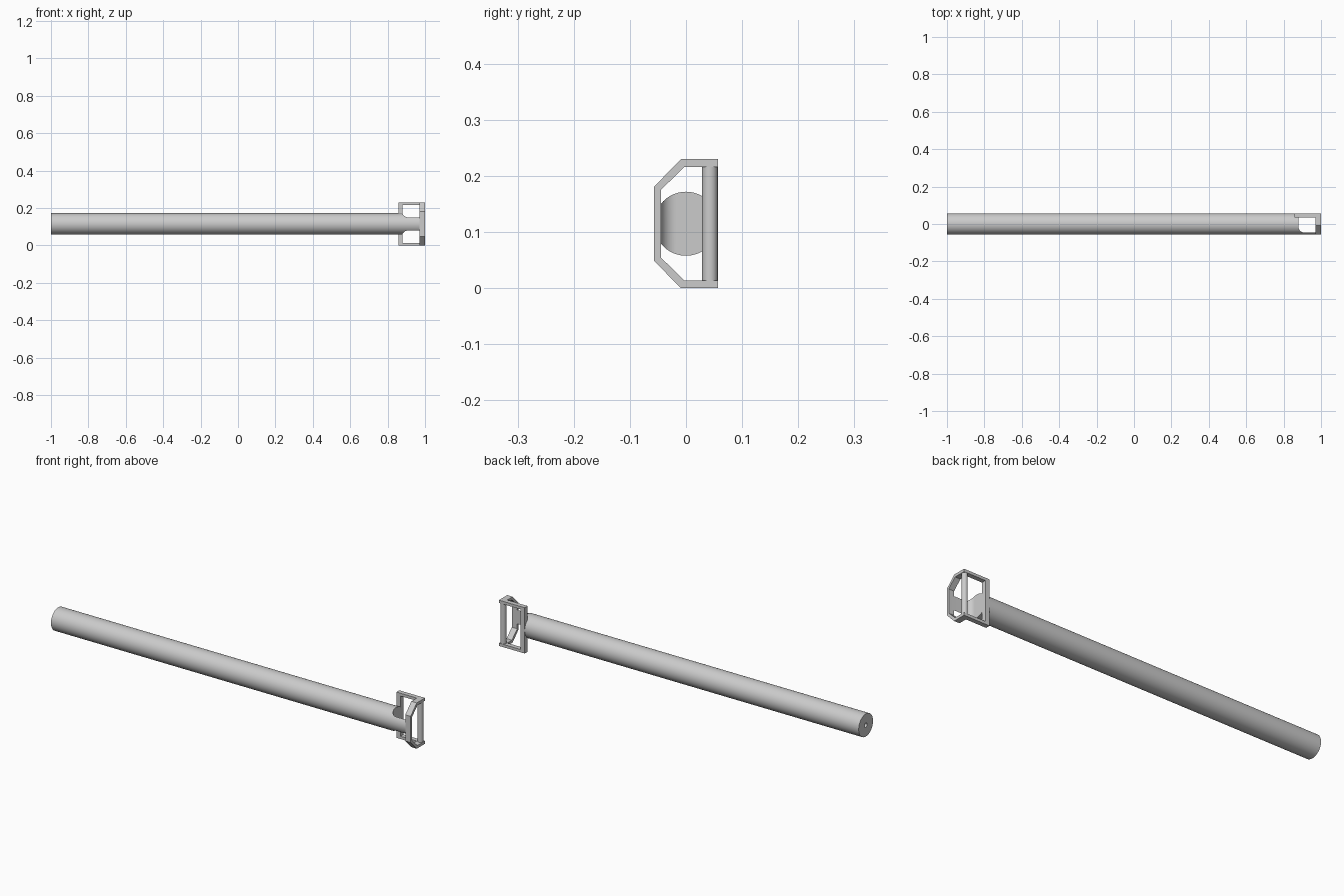
import bpy
import bmesh
import math
from mathutils import Vector

cube = bpy.data.objects.get("Cube")
if cube:
    bpy.data.objects.remove(cube)

RADIUS = 0.057
MID = 0.115           # height of the tube axis
HEIGHT = 2 * MID
WALL = 0.014          # thickness of the frame bars
FACE_X = 0.88         # end face of the full tube
HOOP_X = 0.97         # inner side of the end hoop
LIP_Y = -0.045        # inner side of the connecting lip
FRAME_Y = 0.034       # front side of the back frame

grey = bpy.data.materials.new("grey")
grey.use_nodes = True
colour = (0.6, 0.6, 0.6, 1)
grey.diffuse_color = colour
grey.node_tree.nodes["Principled BSDF"].inputs["Base Color"].default_value = colour


def finish(name, bm):
    bmesh.ops.recalc_face_normals(bm, faces=bm.faces)
    mesh = bpy.data.meshes.new(name)
    bm.to_mesh(mesh)
    bm.free()
    obj = bpy.data.objects.new(name, mesh)
    bpy.context.collection.objects.link(obj)
    mesh.materials.append(grey)
    return obj


def extruded(name, polygons, offset):
    """Extrude a flat patch made of polygons along an offset."""
    bm = bmesh.new()
    for polygon in polygons:
        bm.faces.new([bm.verts.new(p) for p in polygon])
    bmesh.ops.remove_doubles(bm, verts=bm.verts, dist=1e-5)
    result = bmesh.ops.extrude_face_region(bm, geom=bm.faces[:], use_keep_orig=True)
    moved = [v for v in result["geom"] if isinstance(v, bmesh.types.BMVert)]
    bmesh.ops.translate(bm, verts=moved, vec=Vector(offset))
    # drop internal walls between neighbouring patches
    inside = [f for f in bm.faces if all(len(e.link_faces) > 2 for e in f.edges)]
    bmesh.ops.delete(bm, geom=inside, context="FACES_ONLY")
    return finish(name, bm)


def ribbon(outer, inner):
    """Quads joining an outer and an inner open outline."""
    return [(outer[i], outer[i + 1], inner[i + 1], inner[i])
            for i in range(len(outer) - 1)]


def cylinder(name, radius, start, end, sides):
    start, end = Vector(start), Vector(end)
    axis = end - start
    bm = bmesh.new()
    bmesh.ops.create_cone(bm, cap_ends=True, segments=sides, radius1=radius,
                          radius2=radius, depth=axis.length)
    bmesh.ops.rotate(bm, verts=bm.verts,
                     matrix=axis.to_track_quat("Z", "Y").to_matrix())
    bmesh.ops.translate(bm, verts=bm.verts, vec=(start + end) / 2)
    return finish(name, bm)


def cut(target, cutter):
    mod = target.modifiers.new(cutter.name, "BOOLEAN")
    mod.object = cutter
    mod.solver = "EXACT"
    bpy.context.view_layer.objects.active = target
    bpy.ops.object.modifier_apply(modifier=mod.name)
    bpy.data.objects.remove(cutter)


def smooth(obj):
    bpy.ops.object.select_all(action="DESELECT")
    obj.select_set(True)
    bpy.context.view_layer.objects.active = obj
    bpy.ops.object.shade_smooth_by_angle(angle=math.radians(30))


# Long tube, with a thin lip left beyond its end face
tube = cylinder("tube", RADIUS, (-1, 0, MID), (0.985, 0, MID), 96)

fillet = 0.028
pocket = [(1.1, 0.1), (FACE_X, 0.1)]
for i in range(13):
    a = math.pi + i / 12 * math.pi / 2
    pocket.append((FACE_X + fillet * (1 + math.cos(a)),
                   LIP_Y + fillet * (1 + math.sin(a))))
pocket.append((1.1, LIP_Y))
cut(tube, extruded("pocket_cutter", [[(x, y, -0.1) for x, y in pocket]], (0, 0, 0.5)))

# Small blind hole in the far end
cut(tube, cylinder("hole_cutter", 0.011, (-1.1, 0, MID), (-0.9, 0, MID), 32))
smooth(tube)

# End hoop: chamfered outline open toward the back
upper_outer = [(RADIUS, HEIGHT), (-0.009, HEIGHT), (-RADIUS, 0.181)]
upper_inner = [(RADIUS, HEIGHT - WALL), (-0.003, HEIGHT - WALL), (LIP_Y, 0.175)]


def hoop_line(half):
    full = half + [(y, HEIGHT - z) for y, z in reversed(half)]
    return [(HOOP_X, y, z) for y, z in full]


extruded("end_hoop", ribbon(hoop_line(upper_outer), hoop_line(upper_inner)),
         (1 - HOOP_X, 0, 0))

# Back frame: two bars and an upright
left = 0.857
outer = [(HOOP_X, HEIGHT), (left, HEIGHT), (left, 0), (HOOP_X, 0)]
inner = [(HOOP_X, HEIGHT - WALL), (FACE_X, HEIGHT - WALL), (FACE_X, WALL), (HOOP_X, WALL)]
extruded("back_frame",
         ribbon(*[[(x, FRAME_Y, z) for x, z in line] for line in (outer, inner)]),
         (0, RADIUS - FRAME_Y, 0))

# Round post closing the back of the hoop
post = cylinder("round_post", 0.0138, (0.985, 0.0425, WALL / 2),
                (0.985, 0.0425, HEIGHT - WALL / 2), 32)
smooth(post)
